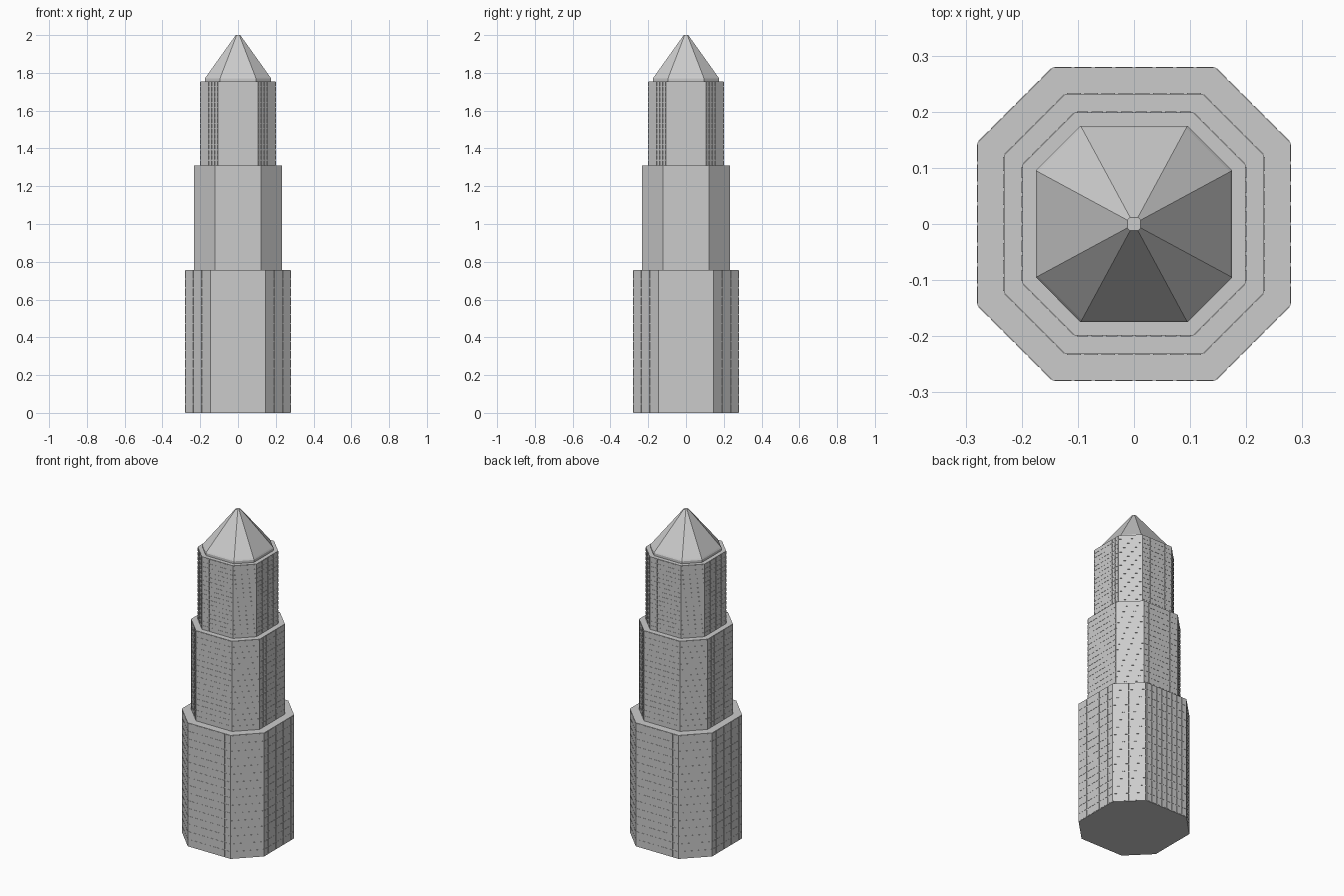
import bpy, bmesh
from mathutils import Vector

if "Cube" in bpy.data.objects:
    bpy.data.objects.remove(bpy.data.objects["Cube"])


def octagon(half, flat):
    """Chamfered square outline: flats at +-half, each flat 2*flat long."""
    h, f = half, flat
    return [Vector(p) for p in ((-f, -h), (f, -h), (h, -f), (h, f),
                                (f, h), (-f, h), (-h, f), (-h, -f))]


def finish(bm, name):
    mesh = bpy.data.meshes.new(name)
    bm.to_mesh(mesh)
    bm.free()
    obj = bpy.data.objects.new(name, mesh)
    bpy.context.collection.objects.link(obj)
    return obj


def loft(name, rings):
    """Capped solid through octagon rings given as (half, flat, z)."""
    bm = bmesh.new()
    loops = [[bm.verts.new((p.x, p.y, z)) for p in octagon(h, f)]
             for h, f, z in rings]
    for a, b in zip(loops, loops[1:]):
        for i in range(8):
            j = (i + 1) % 8
            bm.faces.new((a[i], a[j], b[j], b[i]))
    bm.faces.new(list(reversed(loops[0])))
    bm.faces.new(loops[-1])
    return finish(bm, name)


def windows(name, half, flat, z0, z1, rows, depth=0.0012, gap=0.006):
    """Thin raised window panes in a grid on all eight walls."""
    bm = bmesh.new()
    pts = octagon(half, flat)
    dz = (z1 - z0) / rows
    for i in range(8):
        a, b = pts[i], pts[(i + 1) % 8]
        cols = 8 if i % 2 == 0 else 6
        step = (b - a) / cols
        along = step.normalized()
        out = Vector((along.y, -along.x)) * depth
        for c in range(cols):
            p = a + step * c + along * gap / 2
            q = a + step * (c + 1) - along * gap / 2
            for r in range(rows):
                lo, hi = z0 + r * dz + gap / 2, z0 + (r + 1) * dz - gap / 2
                corners = ((p, lo), (q, lo), (q, hi), (p, hi))
                back = [bm.verts.new((v.x, v.y, z)) for v, z in corners]
                front = [bm.verts.new((v.x + out.x, v.y + out.y, z))
                         for v, z in corners]
                bm.faces.new(front)
                for k in range(4):
                    m = (k + 1) % 4
                    bm.faces.new((back[k], back[m], front[m], front[k]))
    return finish(bm, name)


# Three stepped tower tiers with their window grids
tiers = (("lower", 0.279, 0.145, 0.0, 0.757),
         ("middle", 0.232, 0.122, 0.757, 1.31),
         ("upper", 0.199, 0.105, 1.31, 1.755))
for label, half, flat, z0, z1 in tiers:
    loft(label + "_tier", [(half, flat, z0), (half, flat, z1)])
    windows(label + "_windows", half, flat, z0, z1, 16)

# Pointed roof: short bevelled rim, then a steep eight-sided spire
loft("spire_roof", [(0.175, 0.095, 1.755), (0.175, 0.095, 1.77),
                    (0.171, 0.093, 1.777), (0.012, 0.007, 2.0)])
